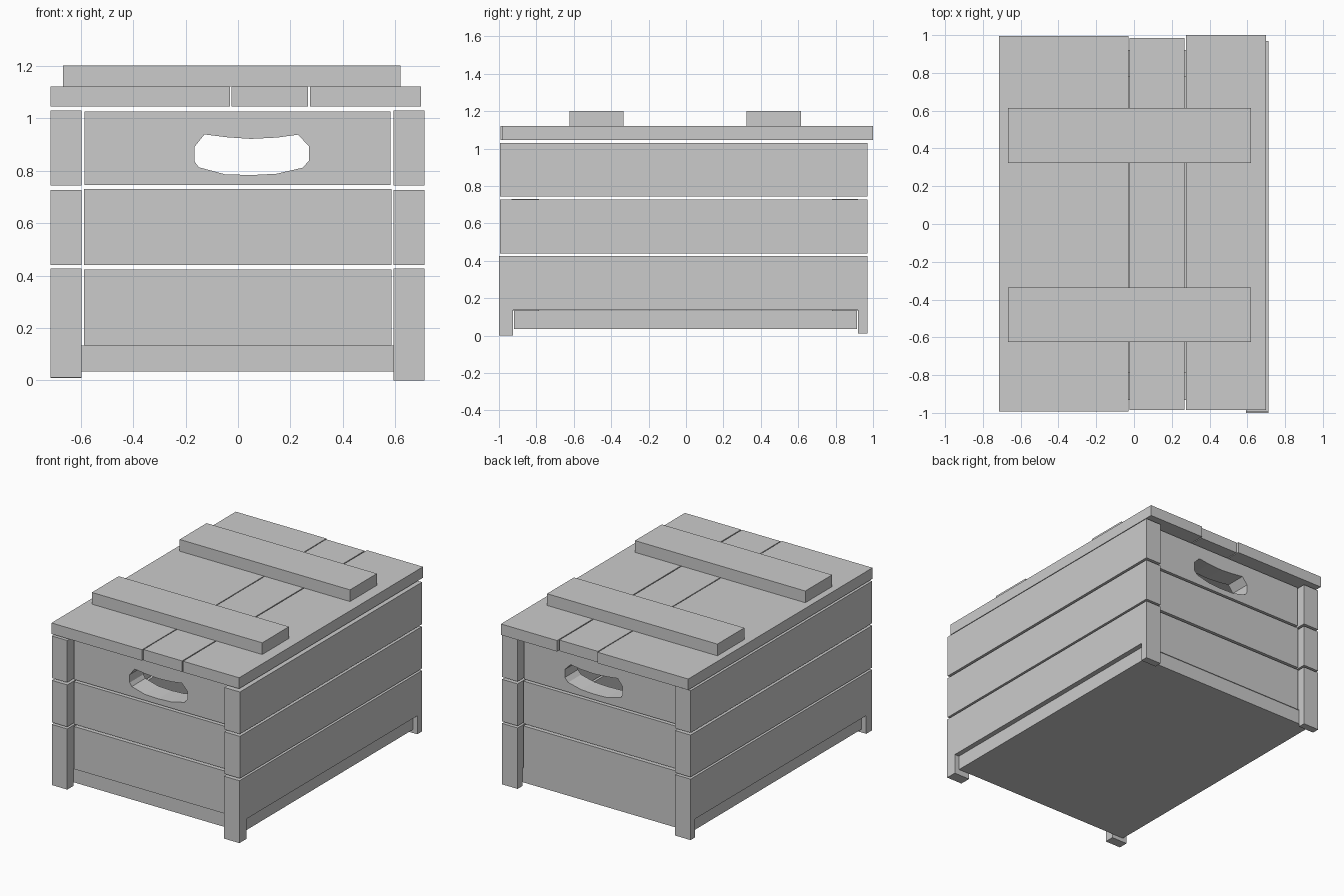
import bpy
import bmesh
from mathutils import Vector

if "Cube" in bpy.data.objects:
    bpy.data.objects.remove(bpy.data.objects["Cube"])


def prism(name, profile, axis, lo, hi):
    """Extrude a 2D profile along x (profile is y,z), y (x,z) or z (x,y)."""
    bm = bmesh.new()
    place = {'x': lambda a, b, t: (t, a, b),
             'y': lambda a, b, t: (a, t, b),
             'z': lambda a, b, t: (a, b, t)}[axis]
    face = bm.faces.new([bm.verts.new(place(a, b, lo)) for a, b in profile])
    ext = bmesh.ops.extrude_face_region(bm, geom=[face], use_keep_orig=True)
    verts = [g for g in ext['geom'] if isinstance(g, bmesh.types.BMVert)]
    bmesh.ops.translate(bm, verts=verts, vec=Vector(place(0, 0, hi - lo)))
    bmesh.ops.recalc_face_normals(bm, faces=bm.faces)
    mesh = bpy.data.meshes.new(name)
    bm.to_mesh(mesh)
    bm.free()
    obj = bpy.data.objects.new(name, mesh)
    bpy.context.collection.objects.link(obj)
    return obj


def box(name, x, y, z):
    return prism(name, [(x[0], y[0]), (x[1], y[0]), (x[1], y[1]), (x[0], y[1])],
                 'z', z[0], z[1])


# Floor board, held in the notches of the bottom side planks
box("floor_board", (-0.68, 0.68), (-0.92, 0.915), (0.035, 0.133))

# Side planks: two plain rows and a notched bottom row that forms the feet
for side, x, front, foot_f in (("left", (-0.714, -0.597), -0.99, 0.012),
                               ("right", (0.593, 0.711), -0.995, 0.0)):
    box(side + "_top_plank", x, (front, 0.97), (0.743, 1.03))
    box(side + "_middle_plank", x, (front, 0.97), (0.44, 0.727))
    f = -1.0 if side == "right" else front
    notched = [(f, foot_f), (-0.925, foot_f), (-0.925, 0.136), (0.92, 0.136),
               (0.92, 0.01), (0.97, 0.01), (0.97, 0.426), (f, 0.426)]
    prism(side + "_bottom_plank", notched, 'x', *x)

# Cutter for the hand holes
hole = [(-0.166, 0.836), (-0.15, 0.813), (-0.05, 0.786), (0.05, 0.783),
        (0.147, 0.788), (0.246, 0.811), (0.271, 0.838), (0.271, 0.893),
        (0.228, 0.937), (0.15, 0.926), (0.05, 0.921), (-0.04, 0.927),
        (-0.128, 0.938), (-0.166, 0.89)]
cutter = prism("hand_hole_cutter", hole, 'y', -1.2, 1.2)
cutter.hide_render = True
cutter.hide_viewport = True
cutter.display_type = 'WIRE'

# End panels, front and back, with a hand hole in the top one
for end, y in (("front", (-0.932, -0.785)), ("back", (0.78, 0.92))):
    box(end + "_bottom_panel", (-0.588, 0.585), y, (0.133, 0.424))
    box(end + "_middle_panel", (-0.588, 0.585), y, (0.44, 0.73))
    top = box(end + "_top_panel", (-0.585, 0.581), y, (0.745, 1.026))
    cut = top.modifiers.new("hand_hole", 'BOOLEAN')
    cut.operation = 'DIFFERENCE'
    cut.solver = 'EXACT'
    cut.object = cutter

# Lid: three boards and two battens
lid_z = (1.045, 1.12)
box("lid_board_left", (-0.714, -0.03), (-0.993, 0.996), lid_z)
box("lid_board_middle", (-0.024, 0.267), (-0.985, 0.985), lid_z)
box("lid_board_right", (0.274, 0.698), (-0.985, 1.0), lid_z)
for name, y in (("lid_batten_front", (-0.624, -0.335)),
                ("lid_batten_back", (0.323, 0.614))):
    box(name, (-0.667, 0.62), y, (1.12, 1.2))
